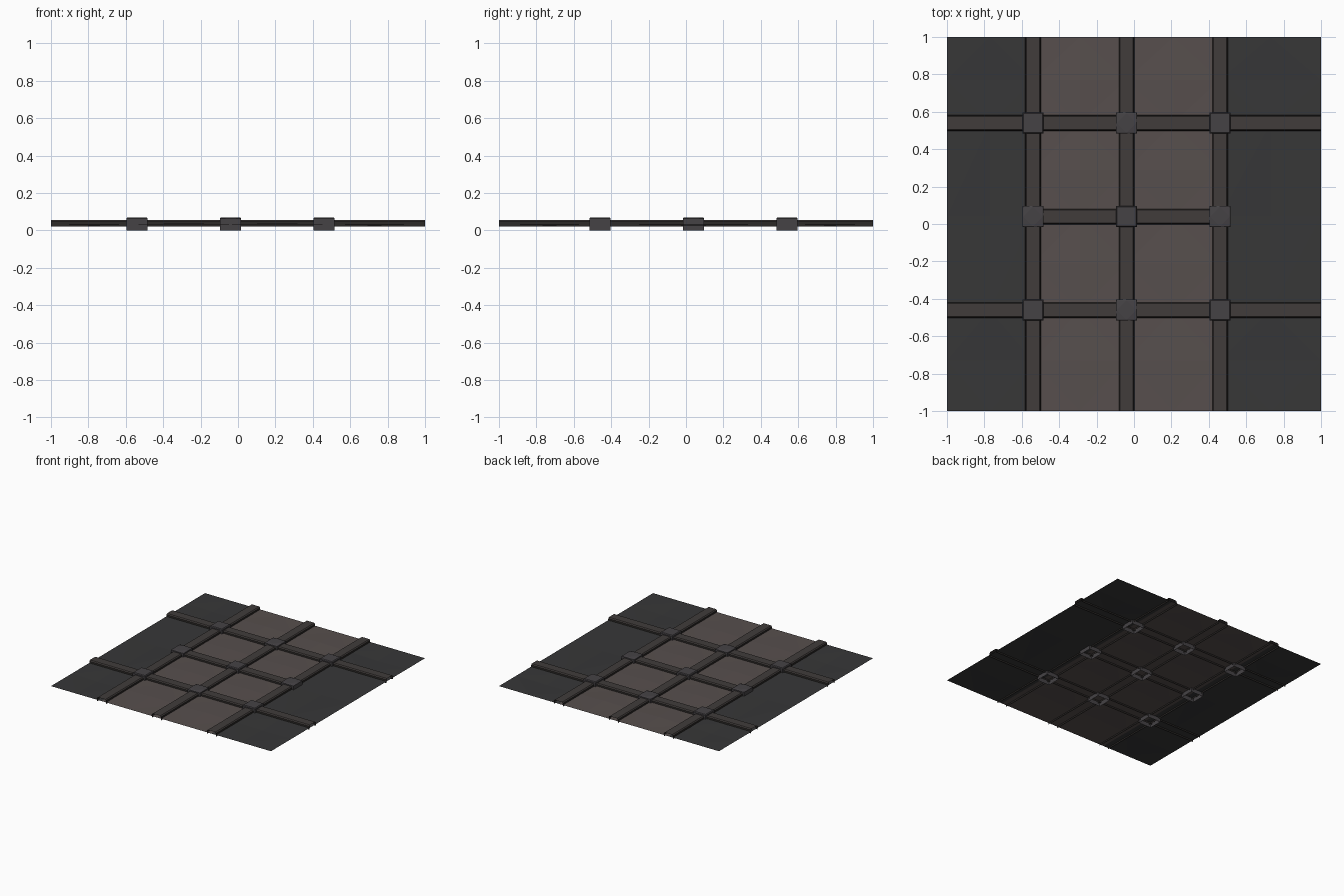
import bpy, bmesh

if "Cube" in bpy.data.objects:
    bpy.data.objects.remove(bpy.data.objects["Cube"])

XS = (-0.54, -0.04, 0.46)      # lengthwise beam centres
YS = (-0.46, 0.04, 0.54)       # crosswise beam centres
PANEL_Z = 0.033


def material(name, rgb):
    m = bpy.data.materials.new(name)
    m.diffuse_color = (*rgb, 1)
    m.use_nodes = True
    m.node_tree.nodes["Principled BSDF"].inputs["Base Color"].default_value = m.diffuse_color
    return m


SLATE = material("dark_slate", (0.038, 0.038, 0.039))
STONE = material("brown_stone", (0.095, 0.078, 0.075))
BEAM = material("beam_metal", (0.052, 0.045, 0.043))
JOINT = material("joint_metal", (0.06, 0.055, 0.06))
EDGE = material("dark_edge", (0.025, 0.022, 0.02))


def finish(bm, name, mats):
    bmesh.ops.remove_doubles(bm, verts=bm.verts, dist=1e-5)
    bmesh.ops.recalc_face_normals(bm, faces=bm.faces)
    if sum(f.normal.z for f in bm.faces) < 0:
        bmesh.ops.reverse_faces(bm, faces=bm.faces)
    me = bpy.data.meshes.new(name)
    bm.to_mesh(me)
    bm.free()
    for m in mats:
        me.materials.append(m)
    ob = bpy.data.objects.new(name, me)
    bpy.context.collection.objects.link(ob)
    return ob


def panel(name, x0, x1, y0, y1, mat, lift):
    """Flagstone: flat rim, faint diamond facets around a centre point."""
    bm = bmesh.new()
    cx, cy = (x0 + x1) / 2, (y0 + y1) / 2
    rim = [bm.verts.new((x, y, PANEL_Z)) for x, y in
           ((x0, y0), (cx, y0), (x1, y0), (x1, cy), (x1, y1), (cx, y1), (x0, y1), (x0, cy))]
    mid = bm.verts.new((cx, cy, PANEL_Z + lift))
    for i in (1, 3, 5, 7):
        bm.faces.new((rim[i], rim[(i + 2) % 8], mid))
        bm.faces.new((rim[i], rim[(i + 1) % 8], rim[(i + 2) % 8]))
    finish(bm, name, [mat])


def beam(name, along_x, centre, a, b):
    """Chamfered channel, open below."""
    profile = ((-0.042, 0.02), (-0.041, 0.047), (-0.034, 0.055),
               (0.034, 0.055), (0.041, 0.047), (0.042, 0.02))
    bm = bmesh.new()
    rows = []
    for t in (a, b):
        rows.append([bm.verts.new((t, centre + w, z) if along_x else (centre + w, t, z))
                     for w, z in profile])
    for i in range(len(profile) - 1):
        f = bm.faces.new((rows[0][i], rows[0][i + 1], rows[1][i + 1], rows[1][i]))
        f.material_index = 1 if i in (0, 4) else 0
    finish(bm, name, [BEAM, EDGE])


def joint(name, x, y, faceted):
    """Square cap over a crossing, open below; some have a cut diamond top."""
    h = 0.057
    bm = bmesh.new()
    ring = ((-1, -1), (0, -1), (1, -1), (1, 0), (1, 1), (0, 1), (-1, 1), (-1, 0))
    levels = []
    for s, z in ((1, 0), (1, 0.064), (0.9, 0.07)):
        levels.append([bm.verts.new((
            x + u * h * s, y + v * h * s,
            z - (0.005 if faceted and z == 0.07 and u * v else 0))) for u, v in ring])
    for low, high in zip(levels, levels[1:]):
        for i in range(8):
            j = (i + 1) % 8
            bm.faces.new((low[i], low[j], high[j], high[i]))
    mid = bm.verts.new((x, y, 0.07))
    top = levels[-1]
    for i in (1, 3, 5, 7):
        bm.faces.new((top[i], top[(i + 2) % 8], mid))
        bm.faces.new((top[i], top[(i + 1) % 8], top[(i + 2) % 8]))
    finish(bm, name, [JOINT])


# Brown stones in the two middle columns
rows = (-1, *YS, 1)
for c in range(2):
    for r in range(4):
        panel(f"middle_panel_{c}{r}", XS[c], XS[c + 1], rows[r], rows[r + 1], STONE, 0.005)

# Dark slabs along both sides
side_rows = (-1, YS[0], YS[2], 1)
for label, x0, x1 in (("left", -1, XS[0]), ("right", XS[2], 1)):
    for r in range(3):
        panel(f"{label}_panel_{r}", x0, x1, side_rows[r], side_rows[r + 1], SLATE, -0.006)

# Beams: the central crosswise one stops at the outer lengthwise beams
for i, x in enumerate(XS):
    beam(f"lengthwise_beam_{i}", False, x, -1, 1)
for i, y in enumerate(YS):
    a, b = (XS[0], XS[2]) if i == 1 else (-1, 1)
    beam(f"crosswise_beam_{i}", True, y, a, b)

# Caps at every crossing
for i, x in enumerate(XS):
    for j, y in enumerate(YS):
        joint(f"joint_cap_{i}{j}", x, y, (i + j) % 2 == 1)
